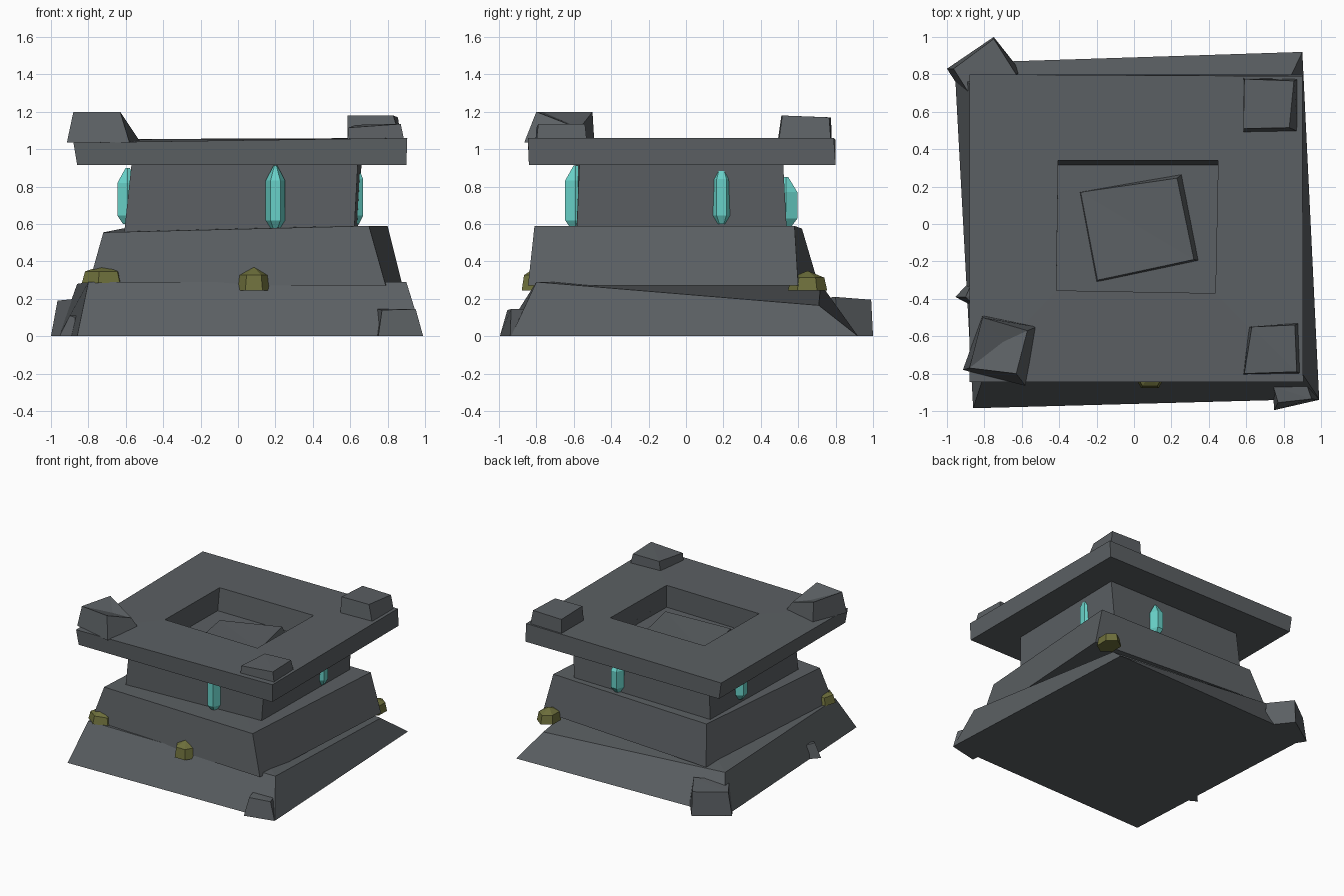
import bpy
import bmesh
import math
from mathutils import Vector


def material(name, rgb):
    m = bpy.data.materials.new(name)
    m.diffuse_color = (*rgb, 1)
    return m


STONE = material("dark_stone", (0.105, 0.116, 0.125))
CRYSTAL = material("teal_crystal", (0.14, 0.64, 0.58))
MOSS = material("olive_moss", (0.155, 0.16, 0.045))


def make(name, verts, faces, mat):
    me = bpy.data.meshes.new(name)
    me.from_pydata(verts, [], faces)
    bm = bmesh.new()
    bm.from_mesh(me)
    bmesh.ops.recalc_face_normals(bm, faces=bm.faces)
    bm.to_mesh(me)
    bm.free()
    me.materials.append(mat)
    ob = bpy.data.objects.new(name, me)
    bpy.context.collection.objects.link(ob)
    return ob


def ring(a, b):
    """Four quads joining two loops of four vertices."""
    return [(a + i, a + (i + 1) % 4, b + (i + 1) % 4, b + i) for i in range(4)]


def block(name, bottom, top, peak=None, mat=STONE):
    """Uneven block; corners run front-left, front-right, back-right, back-left."""
    verts = list(bottom) + list(top)
    faces = [(3, 2, 1, 0)] + ring(0, 4)
    if peak:
        verts.append(peak)
        faces += [(4 + i, 4 + (i + 1) % 4, 8) for i in range(4)]
    else:
        faces += [(4, 5, 7), (5, 6, 7)]
    return make(name, verts, faces, mat)


def flat(points, z):
    return [(x, y, z) for x, y in points]


# Skewed base slab, one back corner worn low
block("base_slab",
      flat([(-0.86, -0.985), (0.99, -0.935), (0.90, 0.92), (-0.96, 0.86)], 0),
      [(-0.80, -0.80, 0.29), (0.90, -0.80, 0.29), (0.80, 0.71, 0.165), (-0.86, 0.72, 0.28)])

# Twisted middle tier
block("middle_tier",
      flat([(-0.80, -0.77), (0.79, -0.845), (0.88, 0.60), (-0.68, 0.71)], 0.27),
      [(-0.72, -0.71, 0.555), (0.70, -0.81, 0.59), (0.80, 0.58, 0.59), (-0.62, 0.62, 0.575)])

# Neck, open where it meets the cap
neck_bottom = flat([(-0.61, -0.59), (0.62, -0.585), (0.64, 0.54), (-0.60, 0.54)], 0.54)
neck_top = flat([(-0.57, -0.59), (0.64, -0.57), (0.66, 0.52), (-0.57, 0.52)], 0.915)
make("neck", neck_bottom + neck_top, [(3, 2, 1, 0)] + ring(0, 4), STONE)

# Cap slab with a sunken basin
cap = flat([(-0.86, -0.84), (0.90, -0.84), (0.90, 0.80), (-0.86, 0.80)], 0.915)
cap += [(-0.88, -0.845, 1.035), (0.905, -0.845, 1.06), (0.90, 0.79, 1.06), (-0.88, 0.80, 1.05)]
basin = [(-0.415, -0.355), (0.435, -0.37), (0.45, 0.34), (-0.405, 0.34)]
cap += flat(basin, 1.055)
cap += flat([(-0.415, -0.355), (0.435, -0.37), (0.45, 0.315), (-0.405, 0.315)], 0.875)
cap += flat(basin, 0.915)
make("cap_slab", cap,
     ring(0, 4) + ring(4, 8) + ring(8, 12) + ring(0, 16) + [(12, 13, 14, 15)], STONE)

# Tilted plate lying in the basin
block("basin_plate",
      flat([(-0.20, -0.31), (0.345, -0.195), (0.255, 0.265), (-0.29, 0.17)], 0.87),
      [(-0.195, -0.30, 0.895), (0.32, -0.19, 0.94), (0.23, 0.245, 0.94), (-0.285, 0.17, 0.885)])

# Broken corner stones on the cap
block("corner_stone_front_left",
      flat([(-0.915, -0.78), (-0.58, -0.865), (-0.52, -0.55), (-0.81, -0.49)], 1.035),
      [(-0.88, -0.77, 1.20), (-0.63, -0.80, 1.20), (-0.57, -0.57, 1.11), (-0.81, -0.50, 1.20)],
      peak=(-0.70, -0.63, 1.14))
block("corner_stone_front_right",
      flat([(0.585, -0.805), (0.89, -0.80), (0.88, -0.53), (0.615, -0.55)], 1.04),
      [(0.59, -0.80, 1.115), (0.87, -0.79, 1.135), (0.86, -0.54, 1.135), (0.63, -0.55, 1.13)])
block("corner_stone_back_right",
      flat([(0.585, 0.49), (0.875, 0.495), (0.875, 0.775), (0.585, 0.78)], 1.04),
      [(0.585, 0.51, 1.18), (0.83, 0.515, 1.18), (0.855, 0.765, 1.17), (0.59, 0.775, 1.17)])

# Fallen rocks around the base
block("rock_back_left",
      flat([(-0.89, 0.66), (-0.60, 0.81), (-0.75, 1.0), (-1.0, 0.83)], 0),
      [(-0.87, 0.68, 0.20), (-0.63, 0.80, 0.21), (-0.75, 0.99, 0.195), (-0.965, 0.83, 0.19)])
block("rock_front_right",
      flat([(0.75, -0.995), (0.99, -0.94), (0.93, -0.84), (0.74, -0.87)], 0),
      [(0.77, -0.955, 0.14), (0.95, -0.935, 0.145), (0.92, -0.85, 0.145), (0.745, -0.87, 0.145)])
block("rock_left",
      flat([(-0.88, -0.43), (-0.82, -0.36), (-0.88, -0.31), (-0.955, -0.39)], 0),
      [(-0.87, -0.42, 0.10), (-0.80, -0.37, 0.11), (-0.87, -0.32, 0.11), (-0.90, -0.39, 0.11)])


def crystal(name, x, y, z0, z1, angle, out):
    """Upright six-sided shard with tapered ends, pressed into a neck wall."""
    levels = [(z0, 0.45), (z0 + 0.045, 1), (z1 - 0.08, 1), (z1, 0.2)]
    c, s = math.cos(angle), math.sin(angle)
    verts = []
    for z, k in levels:
        for i in range(6):
            a = i * math.pi / 3
            u, v = 0.052 * k * math.cos(a), out * k * math.sin(a)
            verts.append((x + u * c - v * s, y + u * s + v * c, z))
    faces = [tuple(range(5, -1, -1)), tuple(range(18, 24))]
    for r in range(3):
        faces += [(r * 6 + i, r * 6 + (i + 1) % 6, r * 6 + 6 + (i + 1) % 6, r * 6 + 6 + i)
                  for i in range(6)]
    make(name, verts, faces, CRYSTAL)


crystal("crystal_front", 0.20, -0.59, 0.575, 0.912, 0, 0.065)
crystal("crystal_back", 0.24, 0.535, 0.585, 0.85, math.pi, 0.07)
crystal("crystal_right", 0.63, 0.19, 0.60, 0.92, math.pi / 2, 0.045)
crystal("crystal_left", -0.59, 0.15, 0.60, 0.90, -math.pi / 2, 0.063)


def moss(name, x, y, z, rx, ry, h, turn):
    """Low faceted clump with a blunt peak."""
    verts = []
    for k, t in ((1, 0), (0.85, 0.65)):
        for i in range(6):
            a = turn + i * math.pi / 3
            verts.append((x + rx * k * math.cos(a), y + ry * k * math.sin(a), z + h * t))
    verts.append((x, y, z + h))
    faces = [(5, 4, 3, 2, 1, 0)]
    for i in range(6):
        j = (i + 1) % 6
        faces += [(i, j, 6 + j, 6 + i), (6 + i, 6 + j, 12)]
    make(name, verts, faces, MOSS)


moss("moss_front", 0.085, -0.80, 0.245, 0.092, 0.09, 0.125, 0)
moss("moss_front_left", -0.72, -0.72, 0.285, 0.12, 0.10, 0.095, 0.3)
moss("moss_back_right", 0.79, 0.65, 0.245, 0.085, 0.105, 0.105, 0.5)
